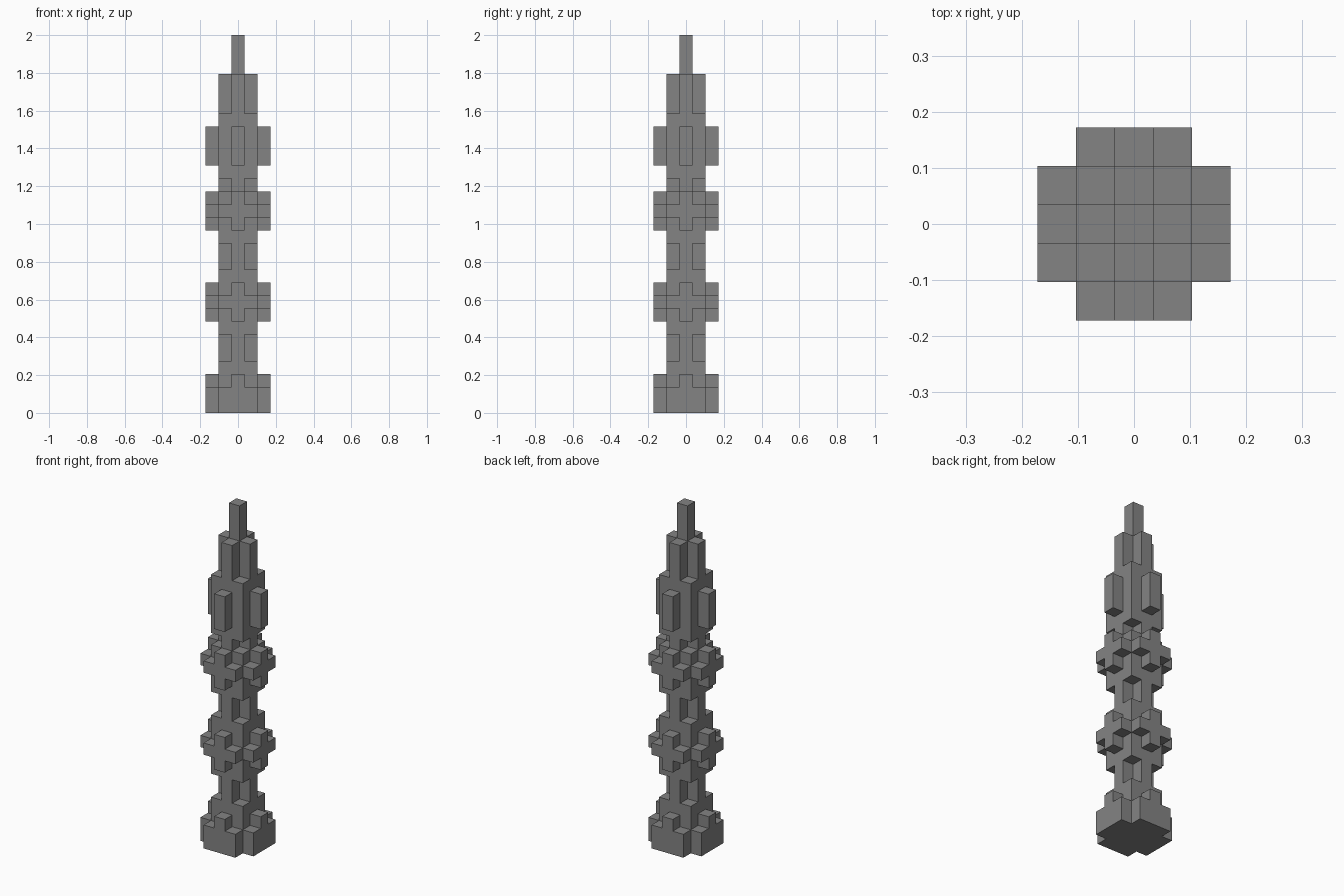
import bpy
import bmesh
import math
from mathutils import Vector

cube = bpy.data.objects.get("Cube")
if cube:
    bpy.data.objects.remove(cube, do_unlink=True)

U = 2 / 29  # edge of one block

# Cross-sections: each is a rule on the block's distance from the axis
SECTIONS = {
    "spike": lambda a, b: a + b == 0,
    "plus": lambda a, b: a + b <= 1,
    "square": lambda a, b: max(a, b) <= 1,
    "arms": lambda a, b: max(a, b) <= 1 or min(a, b) == 0,
    "slab": lambda a, b: a + b <= 3,
}
WAIST = [("square", 1), ("plus", 2), ("square", 1)]
COLLAR = [("arms", 1), ("slab", 1), ("arms", 1)]

# Parts from the ground up, as runs of (section, block layers)
PARTS = [
    ("base", [("slab", 2), ("arms", 1)]),
    ("lower_shaft", WAIST),
    ("lower_collar", COLLAR),
    ("middle_shaft", WAIST),
    ("upper_collar", COLLAR),
    ("neck", [("plus", 1), ("square", 1)]),
    ("finned_head", [("arms", 3), ("square", 1)]),
    ("crown", [("plus", 3)]),
    ("spire", [("spike", 3)]),
]

stone = bpy.data.materials.new("grey_stone")
stone.use_nodes = True
GREY = (0.23, 0.23, 0.23, 1)
stone.diffuse_color = GREY
stone.node_tree.nodes["Principled BSDF"].inputs["Base Color"].default_value = GREY

# Fill the blocks of every part
blocks = {}
layer = 0
for name, runs in PARTS:
    for section, count in runs:
        for z in range(layer, layer + count):
            for x in range(-2, 3):
                for y in range(-2, 3):
                    if SECTIONS[section](abs(x), abs(y)):
                        blocks[x, y, z] = name
        layer += count


def add_side(bm, cell, axis, sign):
    """Add one outward-facing side of a block."""
    centre = Vector(cell) + Vector((0, 0, 0.5))
    normal, u, v = Vector(), Vector(), Vector()
    normal[axis] = sign / 2
    u[(axis + 1) % 3] = sign / 2
    v[(axis + 2) % 3] = 1 / 2
    corners = (-u - v, u - v, u + v, v - u)
    bm.faces.new([bm.verts.new((centre + normal + c) * U) for c in corners])


# Skin each part where its blocks are exposed, then merge flat areas
for name, _ in PARTS:
    bm = bmesh.new()
    for cell, owner in blocks.items():
        if owner != name:
            continue
        for axis in range(3):
            for sign in (-1, 1):
                beside = list(cell)
                beside[axis] += sign
                if tuple(beside) not in blocks:
                    add_side(bm, cell, axis, sign)
    bmesh.ops.remove_doubles(bm, verts=bm.verts[:], dist=U / 100)
    bmesh.ops.dissolve_limit(bm, angle_limit=math.radians(1),
                             verts=bm.verts[:], edges=bm.edges[:])
    mesh = bpy.data.meshes.new(name)
    bm.to_mesh(mesh)
    bm.free()
    mesh.materials.append(stone)
    bpy.context.collection.objects.link(bpy.data.objects.new(name, mesh))
